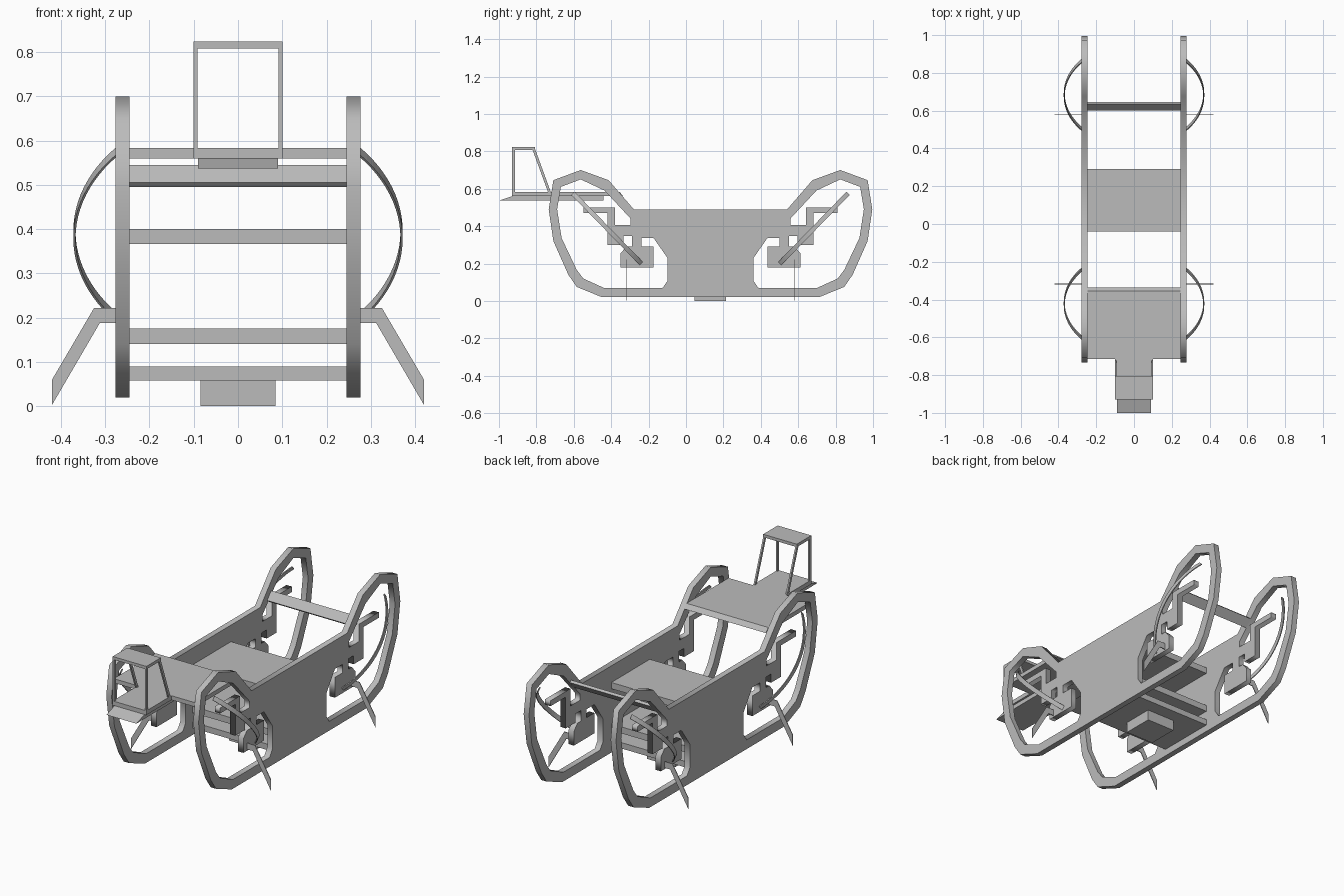
import bpy, bmesh, math
from mathutils import Matrix, Vector

cube = bpy.data.objects.get("Cube")
if cube:
    bpy.data.objects.remove(cube, do_unlink=True)

# Single plain material
grey = bpy.data.materials.new("plain_grey")
grey.use_nodes = True
colour = (0.5, 0.5, 0.5, 1)
grey.diffuse_color = colour
grey.node_tree.nodes["Principled BSDF"].inputs["Base Color"].default_value = colour

MID = 0.131          # the frames are symmetric front to back about this y
INNER, OUTER = 0.245, 0.277   # side frame faces


def add_mesh(name, mesh):
    mesh.materials.clear()
    mesh.materials.append(grey)
    obj = bpy.data.objects.new(name, mesh)
    bpy.context.collection.objects.link(obj)
    return obj


def finish(name, bm):
    bmesh.ops.recalc_face_normals(bm, faces=bm.faces)
    mesh = bpy.data.meshes.new(name)
    bm.to_mesh(mesh)
    bm.free()
    return add_mesh(name, mesh)


def prism(name, outline, axis, low, high):
    """Extrude an outline along x (points are y,z) or along y (points are x,z)."""
    bm = bmesh.new()
    place = (lambda a, b, d: (d, a, b)) if axis == "x" else (lambda a, b, d: (a, d, b))
    face = bm.faces.new([bm.verts.new(place(a, b, low)) for a, b in outline])
    out = bmesh.ops.extrude_face_region(bm, geom=[face])
    verts = [g for g in out["geom"] if isinstance(g, bmesh.types.BMVert)]
    bmesh.ops.translate(bm, verts=verts, vec=place(0, 0, high - low))
    return finish(name, bm)


def board(name, half_width, y0, y1, z0, z1):
    return prism(name, [(y0, z0), (y1, z0), (y1, z1), (y0, z1)], "x", -half_width, half_width)


# Side frame profile in hundredths, rear half only, measured from MID
rim = [(41, 49), (54.5, 64.6), (69.4, 70), (84, 64.6), (86.5, 49), (84, 32),
       (76, 14), (71.5, 7.5), (58, 2)]
opening = [(42.7, 44), (56.6, 59), (69.4, 65), (80, 61), (82, 49), (79.6, 33.6),
           (71.5, 16.6), (68, 12), (57, 7), (25.6, 7), (23, 10.7), (23, 23),
           (30.4, 33.6), (37, 33.6), (37, 29), (30.4, 29), (30.4, 18), (48, 18),
           (48, 25.6), (45, 29), (42, 29), (42, 34.7), (46.5, 34.7), (46.5, 30),
           (55, 30), (55, 47), (68, 47), (68, 50), (51, 50), (51, 40.6), (42.7, 40.6)]


def flip(points):
    return [(-a, b) for a, b in reversed(points)]


def side_frame(name, x):
    curve = bpy.data.curves.new(name, "CURVE")
    curve.dimensions = "2D"
    curve.fill_mode = "BOTH"
    curve.extrude = (OUTER - INNER) / 2
    for loop in (rim + flip(rim), opening, flip(opening)):
        spline = curve.splines.new("POLY")
        spline.points.add(len(loop) - 1)
        for point, (a, b) in zip(spline.points, loop):
            point.co = (a / 100, b / 100, 0, 1)
        spline.use_cyclic_u = True
    helper = bpy.data.objects.new(name + "_outline", curve)
    bpy.context.collection.objects.link(helper)
    graph = bpy.context.evaluated_depsgraph_get()
    mesh = bpy.data.meshes.new_from_object(helper.evaluated_get(graph))
    bpy.data.objects.remove(helper, do_unlink=True)
    # curve x -> y, curve y -> z, curve z -> x
    mesh.transform(Matrix(((0, 0, 1, x), (1, 0, 0, MID), (0, 1, 0, 0), (0, 0, 0, 1))))
    add_mesh(name, mesh)


def bow(name, sx, sy):
    """Thin ribbon arched outward beside a frame opening."""
    start, end = Vector((0, 0.37, 0.2)), Vector((0, 0.735, 0.575))
    half = (end - start).length / 2
    along = (end - start).normalized()
    across = Vector((0, -along.z, along.y))
    sagitta = 0.095
    radius = (half ** 2 + sagitta ** 2) / (2 * sagitta)
    sweep = math.asin(half / radius)
    steps = 24
    bm = bmesh.new()
    rings = []
    for i in range(steps + 1):
        t = sweep * (2 * i / steps - 1)
        ring = []
        for r, w in ((0, -1), (0, 1), (-1, 1), (-1, -1)):
            rad = radius + r * 0.005
            p = (start + end) / 2 + along * rad * math.sin(t) + across * w * 0.012
            p.x = OUTER + sagitta - radius + rad * math.cos(t)
            ring.append(bm.verts.new((sx * p.x, MID + sy * p.y, p.z)))
        rings.append(ring)
    for a, b in zip(rings, rings[1:]):
        for k in range(4):
            n = (k + 1) % 4
            bm.faces.new((a[k], a[n], b[n], b[k]))
    bm.faces.new(rings[0])
    bm.faces.new(rings[-1])
    finish(name, bm)


# Side frames, with a bow and a splayed leg at each end
leg = [(0.26, 0.222), (0.325, 0.222), (0.42, 0.06), (0.42, 0.003), (0.312, 0.188), (0.26, 0.188)]
for side, sx in (("left", 1), ("right", -1)):
    side_frame(side + "_side_frame", sx * (INNER + OUTER) / 2)
    for end, sy in (("front", -1), ("rear", 1)):
        bow(f"{end}_{side}_bow", sx, sy)
        y = MID + sy * 0.448
        prism(f"{end}_{side}_leg", [(sx * a, b) for a, b in leg], "y", y - 0.002, y + 0.002)

# Boards between the frames
prism("front_deck", [(-0.715, 0.56), (-0.335, 0.56), (-0.355, 0.583), (-0.715, 0.583)],
      "x", -INNER, INNER)
board("middle_deck", INNER, -0.04, 0.29, 0.366, 0.4)
board("lower_shelf", INNER, -0.04, 0.29, 0.14, 0.175)
board("bottom_shelf", INNER, -0.04, 0.29, 0.058, 0.09)
board("underside_block", 0.085, 0.045, 0.215, 0, 0.06)
prism("rear_crossbar", [(0.61, 0.495), (0.645, 0.535), (0.635, 0.545), (0.6, 0.505)],
      "x", -INNER, INNER)

# Tray and open cabin at the front
prism("front_tray", [(-1, 0.537), (-0.44, 0.537), (-0.44, 0.56), (-0.93, 0.56)],
      "x", -0.09, 0.09)
CABIN = 0.101
board("cabin_floor", CABIN, -0.93, -0.715, 0.56, 0.583)
board("cabin_roof", CABIN, -0.93, -0.806, 0.808, 0.824)
front_post = [(-0.93, 0.58), (-0.915, 0.58), (-0.915, 0.81), (-0.93, 0.81)]
rear_post = [(-0.737, 0.58), (-0.722, 0.58), (-0.806, 0.81), (-0.821, 0.81)]
for side, sx in (("left", 1), ("right", -1)):
    for end, post in (("front", front_post), ("rear", rear_post)):
        prism(f"cabin_{end}_{side}_post", post, "x", sx * CABIN, sx * (CABIN - 0.009))
